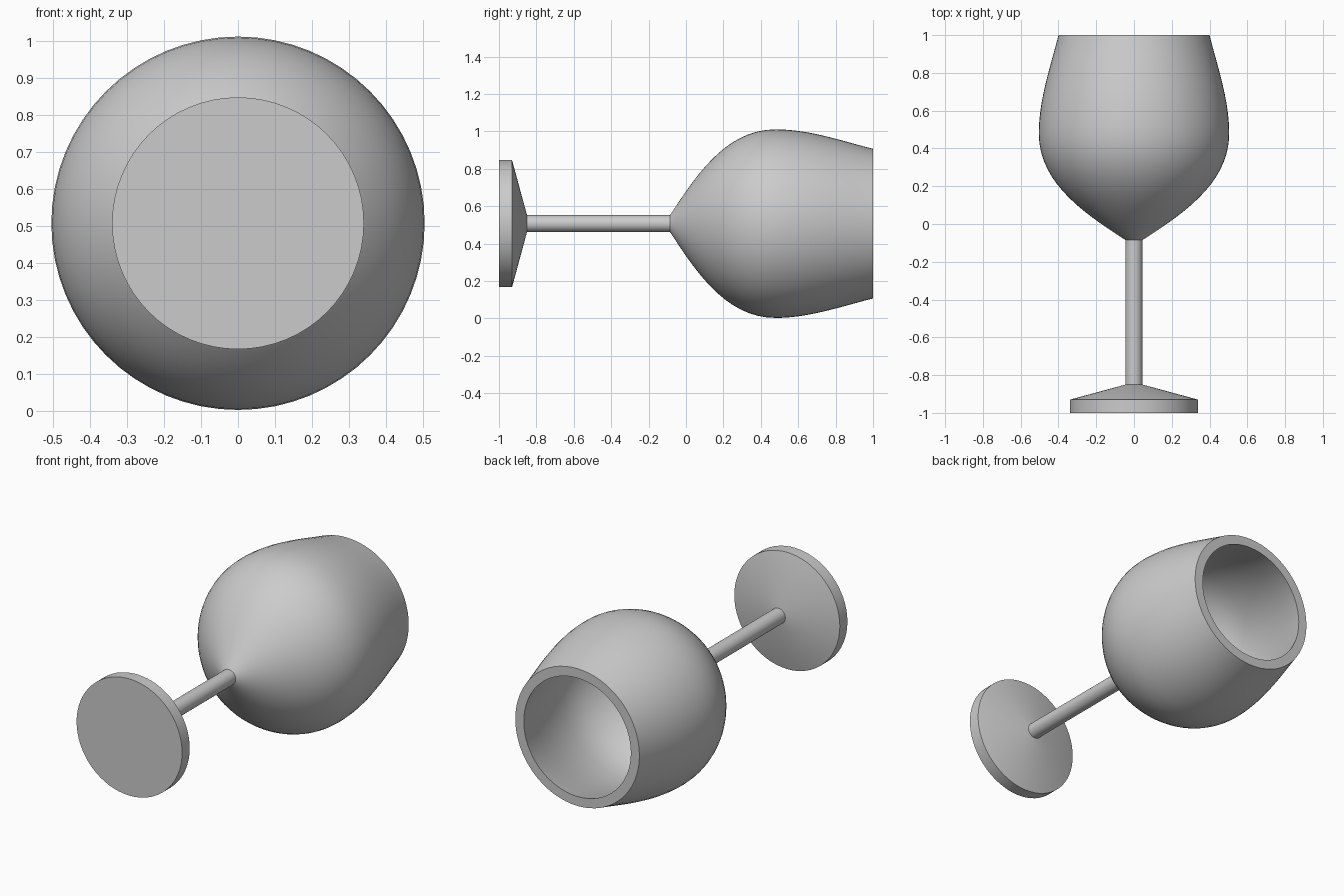
import bpy, bmesh, math
from mathutils import Matrix, Vector
from mathutils.geometry import interpolate_bezier

cube = bpy.data.objects.get("Cube")
if cube:
    bpy.data.objects.remove(cube)

AXIS_HEIGHT = 0.507
SEGMENTS = 64

grey = bpy.data.materials.new("plain grey")
grey.use_nodes = True
grey.diffuse_color = (0.6, 0.6, 0.6, 1)
grey.node_tree.nodes["Principled BSDF"].inputs["Base Color"].default_value = grey.diffuse_color


def lathe(name, profile):
    """Spin (radius, y) points around the lying axis of the glass."""
    bm = bmesh.new()
    verts = [bm.verts.new((r, y, 0)) for r, y in profile]
    edges = [bm.edges.new(pair) for pair in zip(verts, verts[1:])]
    bmesh.ops.spin(bm, geom=verts + edges, cent=(0, 0, 0), axis=(0, 1, 0),
                   angle=math.tau, steps=SEGMENTS, use_duplicate=False)
    bmesh.ops.remove_doubles(bm, verts=bm.verts, dist=0.0001)
    bmesh.ops.recalc_face_normals(bm, faces=bm.faces)
    bmesh.ops.transform(bm, matrix=Matrix.Translation((0, 0, AXIS_HEIGHT)), verts=bm.verts)
    mesh = bpy.data.meshes.new(name)
    bm.to_mesh(mesh)
    bm.free()
    mesh.materials.append(grey)
    obj = bpy.data.objects.new(name, mesh)
    bpy.context.collection.objects.link(obj)
    bpy.ops.object.select_all(action="DESELECT")
    obj.select_set(True)
    bpy.context.view_layer.objects.active = obj
    bpy.ops.object.shade_smooth_by_angle(angle=math.radians(30))
    return obj


def curve(*points, steps=16):
    """Sample one Bezier piece of a profile."""
    knots = [Vector((r, y, 0)) for r, y in points]
    return [(p.x, p.y) for p in interpolate_bezier(*knots, steps)]


# Foot: thick disc with a conical top
lathe("foot", [(0, -1), (0.34, -1), (0.34, -0.93), (0.045, -0.85), (0, -0.85)])

# Stem
lathe("stem", [(0, -0.86), (0.045, -0.86), (0.045, -0.08), (0, -0.08)])

# Bowl: outer wall, flat rim, then the hollow inside
outer = (curve((0.045, -0.085), (0.27, 0.06), (0.504, 0.22), (0.504, 0.48))
         + curve((0.504, 0.48), (0.504, 0.66), (0.44, 0.84), (0.40, 1))[1:])
inner = (curve((0.345, 1), (0.385, 0.84), (0.449, 0.66), (0.449, 0.48))
         + curve((0.449, 0.48), (0.449, 0.24), (0.22, 0.08), (0, 0))[1:])
lathe("bowl", [(0, -0.085)] + outer + inner)
